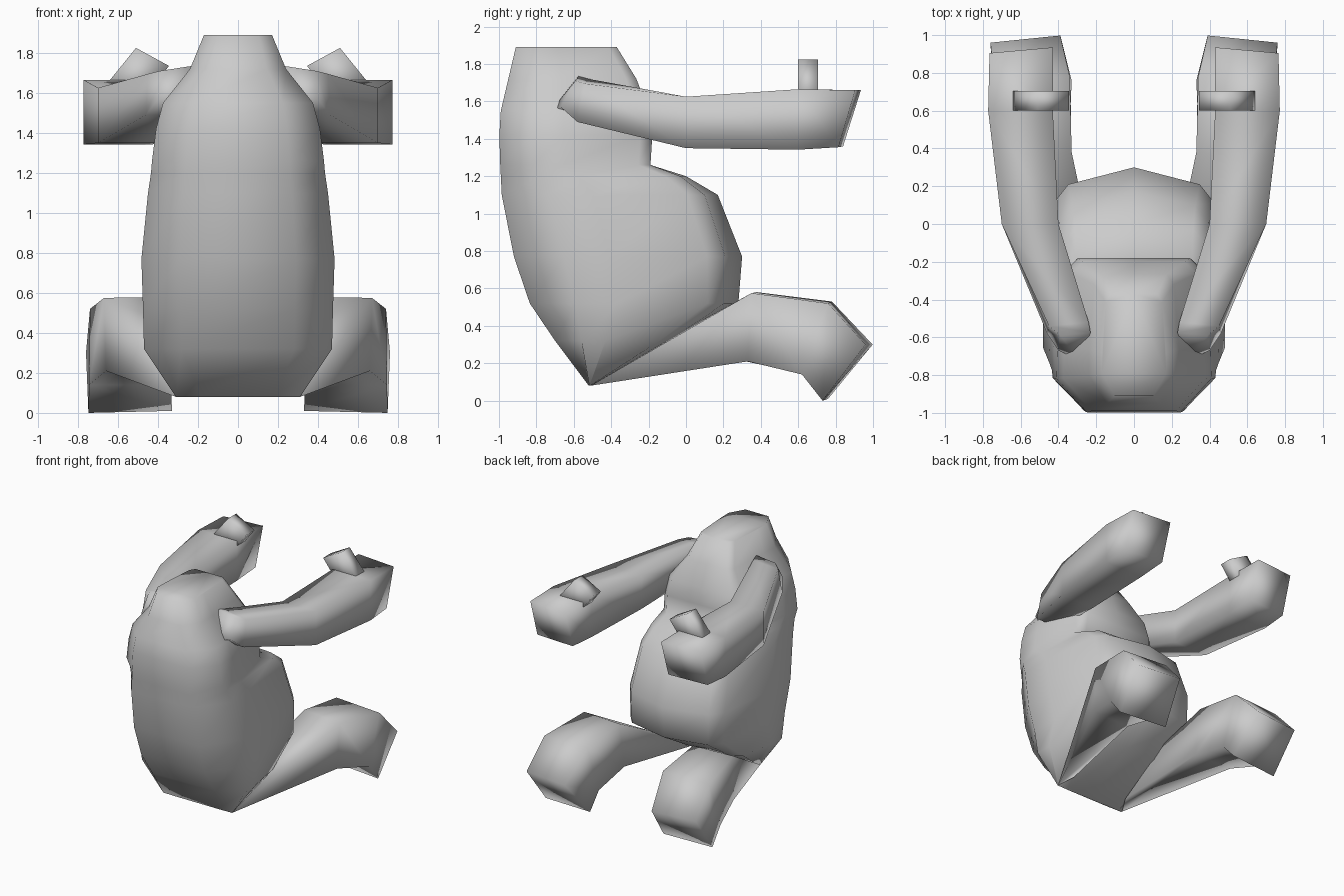
import bpy, bmesh


def loft(name, rings, mirror=False):
    """Skin a stack of equal-sized point rings and cap both ends."""
    bm = bmesh.new()
    loops = [[bm.verts.new(p) for p in ring] for ring in rings]
    n = len(loops[0])
    for a, b in zip(loops, loops[1:]):
        for i in range(n):
            j = (i + 1) % n
            bm.faces.new((a[i], a[j], b[j], b[i]))
    bm.faces.new(loops[0][::-1])
    bm.faces.new(loops[-1])
    bmesh.ops.remove_doubles(bm, verts=bm.verts, dist=0.0005)
    bmesh.ops.recalc_face_normals(bm, faces=bm.faces)
    for f in bm.faces:
        f.smooth = True
    me = bpy.data.meshes.new(name)
    bm.to_mesh(me)
    bm.free()
    ob = bpy.data.objects.new(name, me)
    bpy.context.collection.objects.link(ob)
    if mirror:
        ob.modifiers.new("Mirror", 'MIRROR').use_mirror_merge = False
    return ob


def torso_ring(z, back, front, w, bulge):
    """Symmetric body section: flat back, wide flanks, peaked front."""
    d = front - back
    half = [(0.6 * w, back), (w, back + 0.22 * d),
            (0.99 * w, back + 0.42 * d),
            (0.88 * w, front - bulge - 0.08 * d), (0.72 * w, front - bulge)]
    pts = half + [(0, front)] + [(-x, y) for x, y in reversed(half)]
    return [(x, y, z) for x, y in pts]


def box_ring(xi, xo, top, bottom):
    """Four-sided limb section from inner/outer x and (y, z) of top/bottom."""
    return [(xi, *top), (xo, *top), (xo, *bottom), (xi, *bottom)]


# Torso with round belly, tapering to a seat edge below and open shoulders above
loft("torso", [torso_ring(*r) for r in (
    (0.08, -0.52, -0.505, 0.31, 0.0),
    (0.32, -0.70, -0.06, 0.47, 0.03),
    (0.52, -0.835, 0.28, 0.475, 0.075),
    (0.77, -0.92, 0.30, 0.483, 0.09),
    (1.10, -0.985, 0.17, 0.45, 0.07),
    (1.20, -0.99, 0.00, 0.435, 0.03),
    (1.26, -0.993, -0.19, 0.43, 0.0),
    (1.42, -0.998, -0.18, 0.41, 0.0),
    (1.55, -0.99, -0.20, 0.375, 0.0),
    (1.72, -0.95, -0.265, 0.24, 0.0),
    (1.89, -0.91, -0.37, 0.17, 0.0))])

# Arms reaching forward
loft("arm", [
    [(0.23, -0.575, 1.735), (0.39, -0.59, 1.71),
     (0.40, -0.67, 1.57), (0.29, -0.72, 1.555)],
    [(0.24, -0.52, 1.72), (0.45, -0.54, 1.695),
     (0.46, -0.58, 1.49), (0.25, -0.58, 1.49)],
    box_ring(0.40, 0.70, (0.0, 1.625), (0.0, 1.35)),
    box_ring(0.43, 0.772, (0.60, 1.665), (0.60, 1.342)),
    [(0.43, 0.935, 1.66), (0.765, 0.905, 1.66),
     (0.765, 0.815, 1.355), (0.43, 0.84, 1.36)]], mirror=True)

# Thumbs leaning inward
loft("thumb", [
    [(a[0], 0.60, a[1]), (b[0], 0.60, b[1]),
     (b[0], 0.705, b[1]), (a[0], 0.705, a[1])]
    for a, b in (((0.48, 1.56), (0.66, 1.64)),
                 ((0.345, 1.735), (0.51, 1.825)))], mirror=True)

# Legs growing from the seat corner, bent at the knee into blunt feet
loft("leg", [
    [(0.26, 0.05, 0.41), (0.31, -0.51, 0.08),
     (0.31, -0.51, 0.08), (0.25, -0.40, 0.12)],
    [(0.33, 0.38, 0.58), (0.67, 0.35, 0.575),
     (0.66, 0.33, 0.21), (0.33, 0.32, 0.21)],
    [(0.34, 0.78, 0.53), (0.74, 0.76, 0.52),
     (0.745, 0.62, 0.14), (0.335, 0.64, 0.14)],
    [(0.39, 0.998, 0.30), (0.76, 0.96, 0.30),
     (0.748, 0.73, 0.0), (0.33, 0.76, 0.01)]], mirror=True)
